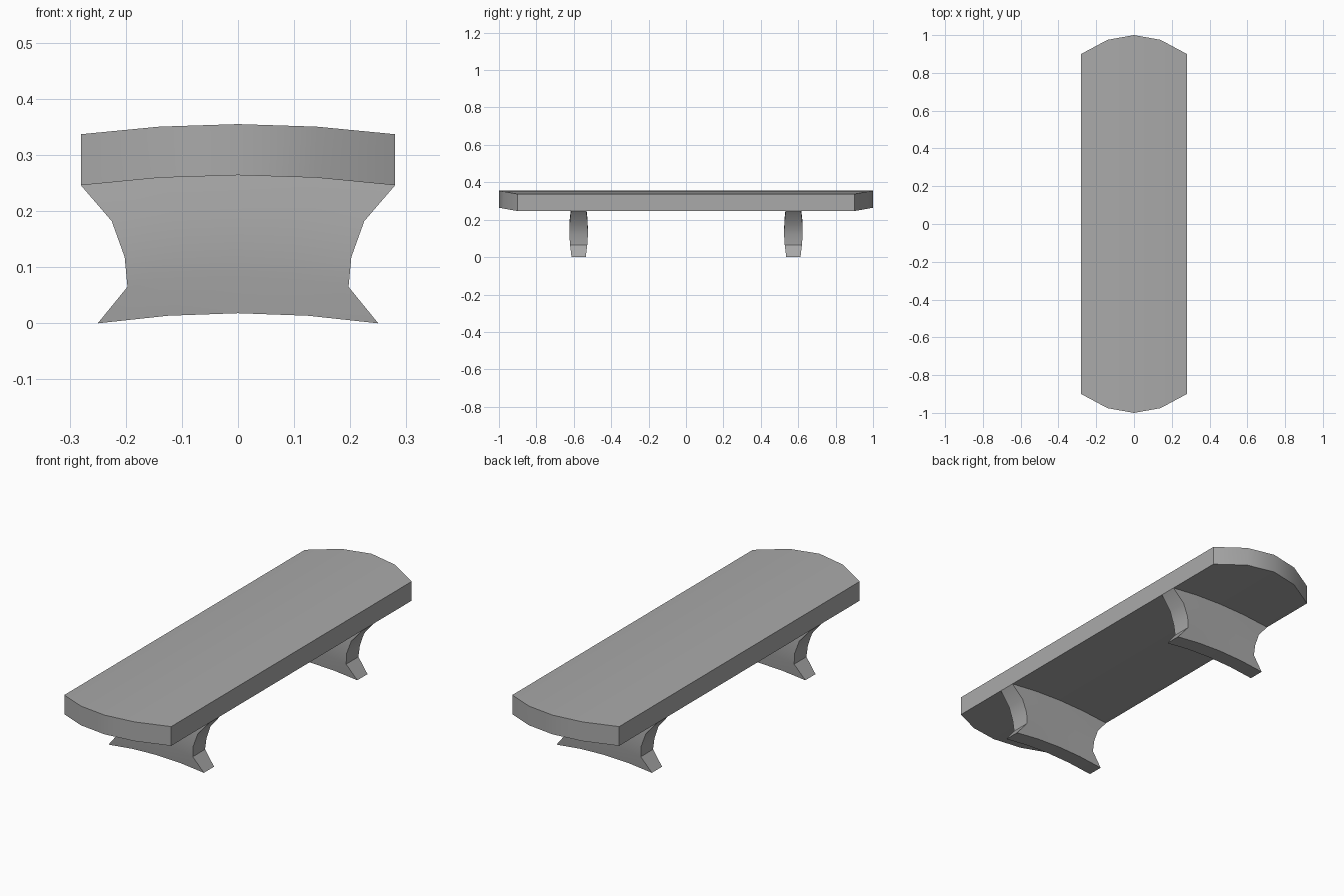
import bpy
import bmesh
from math import radians

cube = bpy.data.objects.get("Cube")
if cube:
    bpy.data.objects.remove(cube)

COLUMNS = (-1, -0.5, 0, 0.5, 1)
CROWN = 0.018  # rise of the arch at the middle of the width

grey = bpy.data.materials.new("plain grey")
grey.use_nodes = True
grey.diffuse_color = (0.4, 0.4, 0.4, 1)
grey.node_tree.nodes["Principled BSDF"].inputs["Base Color"].default_value = (0.4, 0.4, 0.4, 1)


def arched_block(name, rows, y=0, bulge=0, top=True):
    """Stack rows of (half width, half depth, edge height), arched across x."""
    bm = bmesh.new()
    grid = []
    for half_x, half_y, z in rows:
        sides = []
        for s in (-1, 1):
            sides.append([bm.verts.new((u * half_x,
                                        y + s * (half_y + bulge * (1 - u * u)),
                                        z + CROWN * (1 - u * u))) for u in COLUMNS])
        # closed loop around the block at this height
        grid.append(sides[0] + sides[1][::-1])
    n = len(COLUMNS)
    for low, high in zip(grid, grid[1:]):
        for i in range(2 * n):
            k = (i + 1) % (2 * n)
            bm.faces.new((low[i], low[k], high[k], high[i]))
    # arched strips closing the underside and the top
    for i in range(n - 1):
        for loop in ([grid[0], grid[-1]] if top else [grid[0]]):
            strip = [loop[i], loop[i + 1], loop[-2 - i], loop[-1 - i]]
            bm.faces.new(strip if loop is grid[-1] else strip[::-1])
    mesh = bpy.data.meshes.new(name)
    bm.to_mesh(mesh)
    bm.free()
    mesh.materials.append(grey)
    obj = bpy.data.objects.new(name, mesh)
    bpy.context.collection.objects.link(obj)
    bpy.ops.object.select_all(action='DESELECT')
    obj.select_set(True)
    bpy.context.view_layer.objects.active = obj
    bpy.ops.object.shade_smooth_by_angle(angle=radians(30))
    return obj


# Seat plank with rounded ends
arched_block("seat", [(0.28, 0.9, 0.246), (0.28, 0.9, 0.337)], bulge=0.1)

# Waisted, slightly bulging legs, open where they meet the seat
LEG_ROWS = [(0.25, 0.038, 0), (0.197, 0.046, 0.065), (0.202, 0.0495, 0.118),
            (0.225, 0.048, 0.182), (0.28, 0.041, 0.246)]
for name, y in (("front_leg", -0.574), ("back_leg", 0.574)):
    arched_block(name, LEG_ROWS, y=y, top=False)
